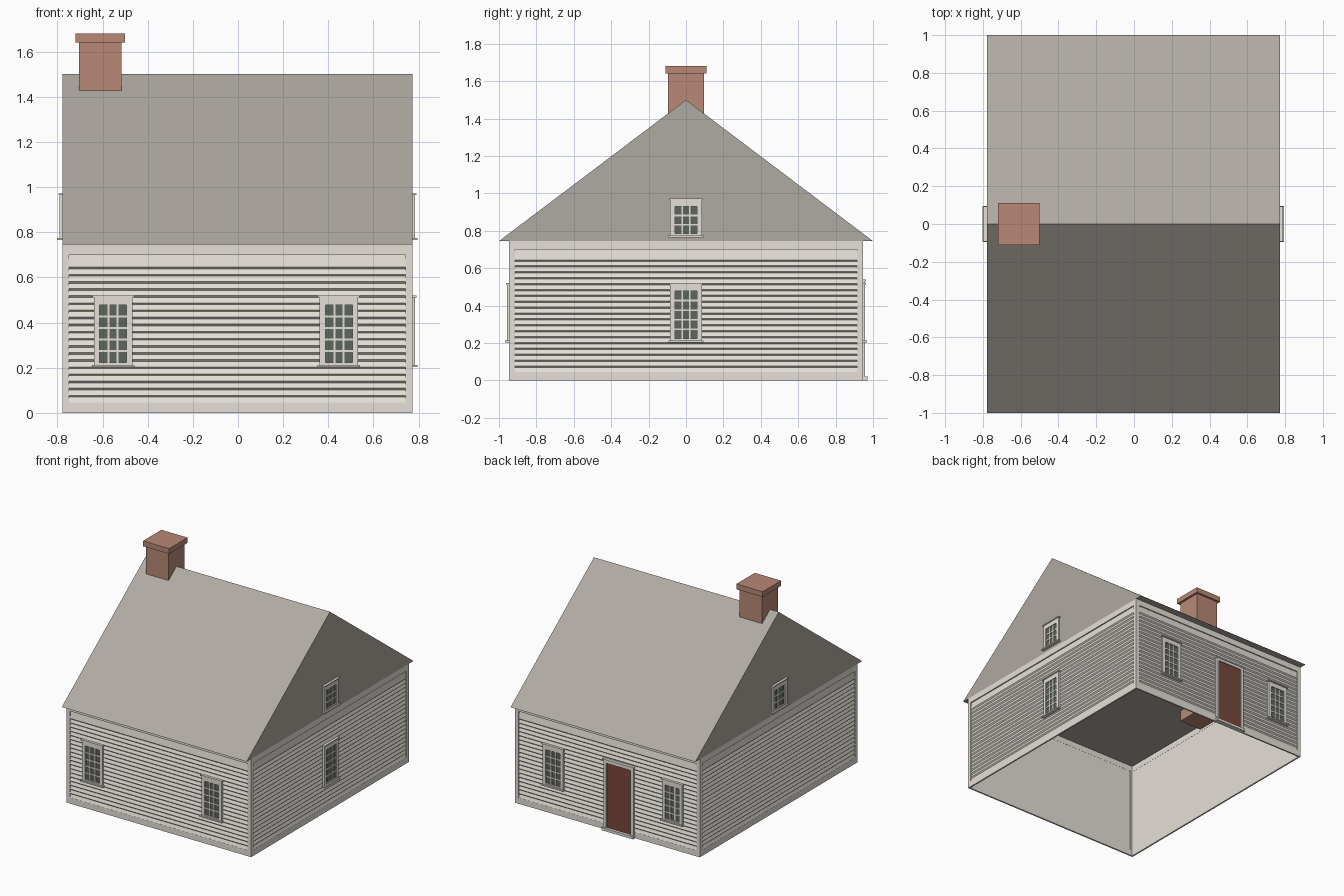
import bpy, bmesh, math
from mathutils import Matrix, Vector

if "Cube" in bpy.data.objects:
    bpy.data.objects.remove(bpy.data.objects["Cube"], do_unlink=True)


def material(name, rgb):
    m = bpy.data.materials.new(name)
    m.use_nodes = True
    m.diffuse_color = (*rgb, 1)
    m.node_tree.nodes["Principled BSDF"].inputs["Base Color"].default_value = (*rgb, 1)
    return m


PAINT = material("cream_paint", (0.79, 0.75, 0.69))
ROOF = material("roof_grey", (0.43, 0.40, 0.36))
BRICK = material("brick", (0.48, 0.25, 0.18))
GLASS = material("dark_glass", (0.11, 0.13, 0.11))
DOOR = material("door_red", (0.19, 0.065, 0.045))

HALF_X, HALF_Y, EAVE, RIDGE = 0.775, 0.945, 0.745, 1.5
CENTRE = Matrix.Translation((-0.003, 0, 0))


def finish(name, bm, mat, matrix=CENTRE):
    mesh = bpy.data.meshes.new(name)
    bm.to_mesh(mesh)
    bm.free()
    mesh.materials.append(mat)
    obj = bpy.data.objects.new(name, mesh)
    obj.matrix_world = matrix
    bpy.context.collection.objects.link(obj)
    return obj


def add_box(bm, x, y, z):
    """Add a box given its (low, high) range on each axis."""
    size = [b - a for a, b in (x, y, z)]
    mid = Vector([(a + b) / 2 for a, b in (x, y, z)])
    bmesh.ops.create_cube(bm, size=1, matrix=Matrix.Translation(mid) @ Matrix.Diagonal((*size, 1)))


def boxes(name, mat, parts, matrix=CENTRE):
    bm = bmesh.new()
    for part in parts:
        add_box(bm, *part)
    return finish(name, bm, mat, matrix)


def sweep(name, mat, profile, half, matrix=CENTRE, closed=False):
    """Stretch a (y, z) profile along x from -half to half."""
    bm = bmesh.new()
    ends = [[bm.verts.new((x, y, z)) for y, z in profile] for x in (-half, half)]
    n = len(profile)
    for i in range(n if closed else n - 1):
        j = (i + 1) % n
        bm.faces.new((ends[0][i], ends[1][i], ends[1][j], ends[0][j]))
    if closed:
        for ring in ends:
            bm.faces.new(ring)
        bmesh.ops.recalc_face_normals(bm, faces=bm.faces)
    return finish(name, bm, mat, matrix)


# Each wall is built facing local -y, with its outer face on local y = 0
def wall_matrix(turn, distance):
    return CENTRE @ Matrix.Rotation(math.radians(turn), 4, "Z") @ Matrix.Translation((0, -distance, 0))


SIDES = {
    "front": (wall_matrix(0, HALF_Y), HALF_X),
    "left": (wall_matrix(90, HALF_X), HALF_Y),
    "back": (wall_matrix(180, HALF_Y), HALF_X),
    "right": (wall_matrix(-90, HALF_X), HALF_Y),
}


# Border boards around a field of lapped siding
def wall(side):
    matrix, half = SIDES[side]
    low, high, margin, thick = 0.045, 0.70, 0.03, (0, 0.012)
    inner = half - margin
    boxes(side + "_wall_border", PAINT, [
        ((-half, half), thick, (0, low)),
        ((-half, half), thick, (high, EAVE)),
        ((-half, -inner), thick, (low, high)),
        ((inner, half), thick, (low, high)),
    ], matrix)
    profile = [(0.001, low)]
    for i in range(19):
        z = 0.074 + i * 0.0315
        profile += [(0.009, z - 0.004), (0.001, z + 0.004)]
    profile.append((0.009, high))
    sweep(side + "_siding", PAINT, profile, inner, matrix)


# Window with casing, head, sill, glazing bars and glass
def window(name, side, u, bottom, top, rows):
    matrix = SIDES[side][0] @ Matrix.Translation((u, 0, 0))
    w, gw, bar = 0.085, 0.06, 0.009
    g0, g1 = bottom + 0.02, top - 0.042
    face = (-0.012, 0.004)
    parts = [
        ((-w, -gw), face, (bottom, top)),
        ((gw, w), face, (bottom, top)),
        ((-gw, gw), face, (bottom, g0)),
        ((-gw, gw), face, (g1, top)),
        ((-w - 0.007, w + 0.007), (-0.018, 0), (top - 0.008, top)),
        ((-w - 0.009, w + 0.009), (-0.023, 0), (bottom, bottom + 0.01)),
    ]
    for i in (1, 2):
        x = -gw + 2 * gw * i / 3
        parts.append(((x - bar / 2, x + bar / 2), (-0.008, 0), (g0, g1)))
    for i in range(1, rows):
        z = g0 + (g1 - g0) * i / rows
        parts.append(((-gw, gw), (-0.008, 0), (z - bar / 2, z + bar / 2)))
    boxes(name + "_frame", PAINT, parts, matrix)
    boxes(name + "_glass", GLASS, [((-gw, gw), (-0.003, 0.002), (g0, g1))], matrix)


for side_name in SIDES:
    wall(side_name)

# Smooth inner lining, open below
bm = bmesh.new()
add_box(bm, (-HALF_X + 0.011, HALF_X - 0.011), (-HALF_Y + 0.011, HALF_Y - 0.011), (0, EAVE))
caps = [f for f in bm.faces if abs(f.normal.z) > 0.9]
bmesh.ops.delete(bm, geom=caps, context="FACES")
finish("wall_lining", bm, PAINT)

# Ground floor and gable windows
for label, x in (("a", -0.55), ("b", 0.45)):
    window("front_window_" + label, "front", x, 0.203, 0.52, 5)
    window("back_window_" + label, "back", -x, 0.203, 0.52, 5)
window("left_window", "left", 0, 0.203, 0.52, 5)
for side_name in ("left", "right"):
    window(side_name + "_gable_window", side_name, 0, 0.765, 0.972, 3)

# Back door with casing and step
door_place = SIDES["back"][0] @ Matrix.Translation((0.10, 0, 0))
boxes("door_casing", PAINT, [
    ((-0.125, -0.103), (-0.012, 0.004), (0, 0.54)),
    ((0.103, 0.125), (-0.012, 0.004), (0, 0.54)),
    ((-0.103, 0.103), (-0.012, 0.004), (0.51, 0.54)),
    ((-0.132, 0.132), (-0.018, 0), (0.53, 0.54)),
    ((-0.132, 0.132), (-0.025, 0), (0, 0.02)),
], door_place)
boxes("door", DOOR, [((-0.103, 0.103), (-0.004, 0.002), (0.02, 0.51))], door_place)

# Gabled roof, flat underneath
sweep("roof", ROOF, [(-1, EAVE), (1, EAVE), (0, RIDGE)], HALF_X, closed=True)

# Chimney stack and cap
boxes("chimney", BRICK, [
    ((-0.702, -0.513), (-0.095, 0.095), (0.66, 1.64)),
    ((-0.717, -0.497), (-0.11, 0.11), (1.64, 1.68)),
])
